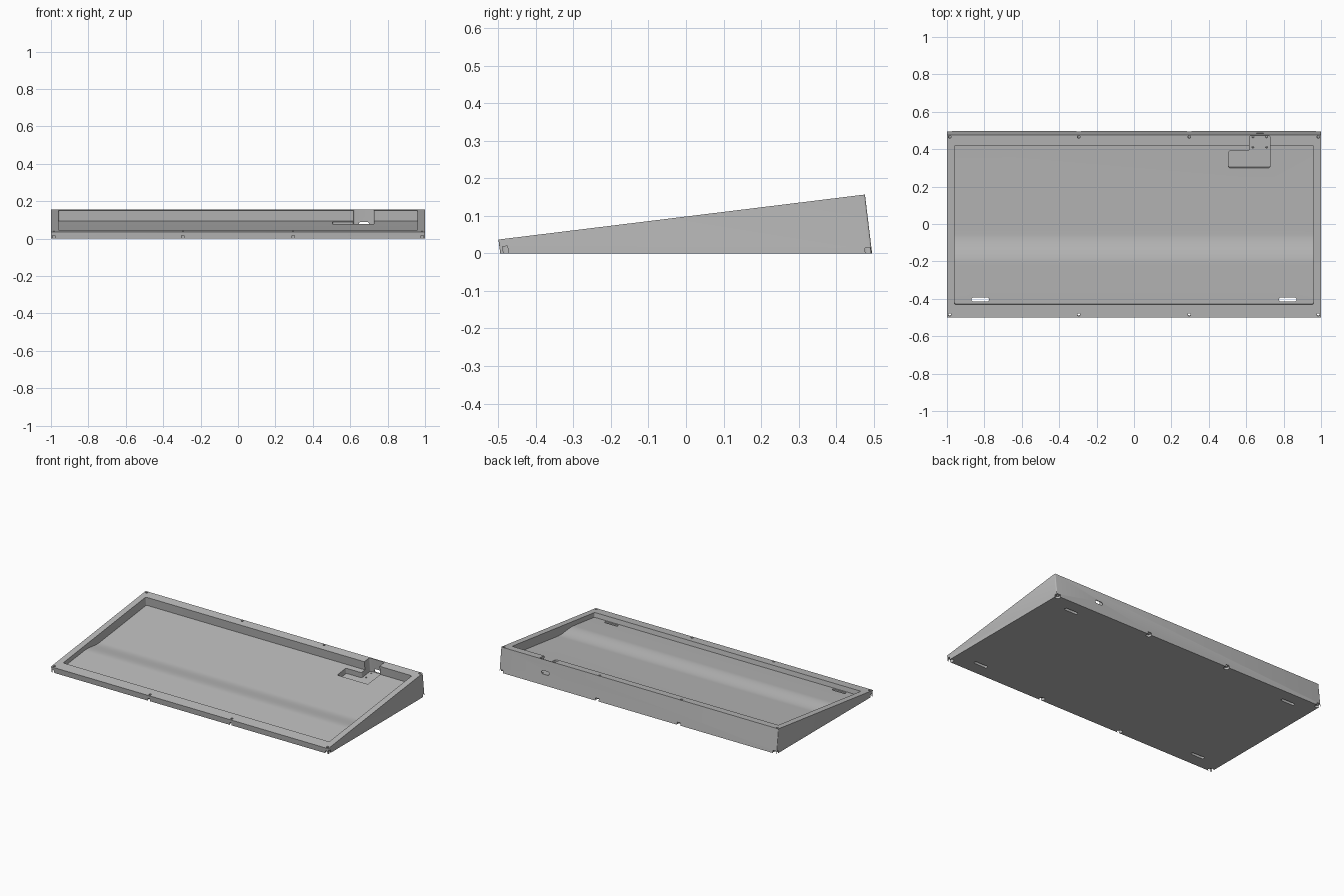
import bpy, bmesh, math
from mathutils import Matrix

if "Cube" in bpy.data.objects:
    bpy.data.objects.remove(bpy.data.objects["Cube"], do_unlink=True)

grey = bpy.data.materials.new("plain grey")
grey.use_nodes = True
grey.diffuse_color = (0.5, 0.5, 0.5, 1)
grey.node_tree.nodes["Principled BSDF"].inputs["Base Color"].default_value = (0.5, 0.5, 0.5, 1)

# frame lying on the sloped top face: x across, y up the slope, z out of the face
TILT = Matrix.Translation((0, -0.5, 0.037)) @ Matrix.Rotation(math.radians(7), 4, 'X')
# turns a side profile so that it is extruded across x
ACROSS = Matrix(((0, 0, 1, 0), (1, 0, 0, 0), (0, 1, 0, 0), (0, 0, 0, 1)))


def prism(name, points, low, high, frame, radius=0, axis=2, segments=6):
    """Extrude a profile, rounding the edges that run along one axis."""
    bm = bmesh.new()
    bottom = [bm.verts.new((a, b, low)) for a, b in points]
    top = [bm.verts.new((a, b, high)) for a, b in points]
    bm.faces.new(bottom)
    bm.faces.new(top)
    for i in range(len(points)):
        j = (i + 1) % len(points)
        bm.faces.new((bottom[i], bottom[j], top[j], top[i]))
    if radius:
        edges = [e for e in bm.edges
                 if abs((e.verts[0].co - e.verts[1].co).normalized()[axis]) > 0.95]
        bmesh.ops.bevel(bm, geom=edges, offset=radius, segments=segments,
                        profile=0.5, affect='EDGES')
    bm.transform(frame)
    bmesh.ops.recalc_face_normals(bm, faces=bm.faces)
    mesh = bpy.data.meshes.new(name)
    bm.to_mesh(mesh)
    bm.free()
    mesh.materials.append(grey)
    obj = bpy.data.objects.new(name, mesh)
    bpy.context.collection.objects.link(obj)
    return obj


def rect(w, h):
    return [(-w / 2, -h / 2), (w / 2, -h / 2), (w / 2, h / 2), (-w / 2, h / 2)]


def circle(r, n=20):
    return [(r * math.cos(math.tau * i / n), r * math.sin(math.tau * i / n)) for i in range(n)]


def cut(cutter):
    """Subtract a cutter from the case and discard it."""
    cutter.hide_render = True
    mod = case.modifiers.new("cut", 'BOOLEAN')
    mod.operation = 'DIFFERENCE'
    mod.solver = 'EXACT'
    mod.object = cutter
    bpy.ops.object.modifier_apply(modifier=mod.name)
    bpy.data.objects.remove(cutter, do_unlink=True)


# wedge-shaped body
case = prism("case", [(-0.495, 0), (0.496, 0), (0.477, 0.157), (-0.5, 0.037)],
             -1, 1, ACROSS, 0.005, 1, 4)
bpy.context.view_layer.objects.active = case
case.select_set(True)

# tray with a floor that eases from shallow to deep
START, END, STEPS = 0.285, 0.445, 14
floor = [(0.07, -0.03)]
for i in range(STEPS + 1):
    t = i / STEPS
    floor.append((START + (END - START) * t, -0.03 - 0.026 * t * t * (3 - 2 * t)))
floor += [(0.927, -0.056), (0.927, 0.1), (0.07, 0.1)]
cut(prism("tray_cutter", floor, -0.96, 0.96, TILT @ ACROSS, 0.008, 1))

# stepped recess for the connector board, running into the back rim
recess = [(0.505, 0.799), (0.727, 0.799), (0.727, 0.979),
          (0.617, 0.979), (0.617, 0.89), (0.505, 0.89)]
cut(prism("recess_cutter", recess, -0.092, 0.1, TILT, 0.009))
for x in (0.636, 0.709):
    for u in (0.906, 0.961):
        cut(prism("board_hole", circle(0.005), -0.115, -0.08,
                  TILT @ Matrix.Translation((x, u, 0))))

# cable port through the back wall
cut(prism("port_cutter", rect(0.055, 0.022), -0.1, 0.05,
          TILT @ Matrix.Translation((0.673, 1, -0.079)) @ Matrix.Rotation(math.pi / 2, 4, 'X'),
          0.0105))

# foot slots: open at the front, blind at the back
for side in (-1, 1):
    for y, height in ((-0.404, 0.035), (0.41, 0.025)):
        cut(prism("foot_slot", rect(0.095, 0.02), -0.05, height,
                  Matrix.Translation((side * 0.822, y, 0)), 0.0095))

# case screws: holes square to the top, with wide pockets at the base
for x in (-0.985, -0.295, 0.295, 0.985):
    for u, base in ((0.0155, -0.02), (0.973, -0.141)):
        place = TILT @ Matrix.Translation((x, u, 0))
        cut(prism("screw_hole", circle(0.0075), -0.3, 0.1, place))
        cut(prism("screw_pocket", circle(0.0165, 24), -0.3, base, place))

bpy.ops.object.shade_smooth_by_angle(angle=math.radians(25))
